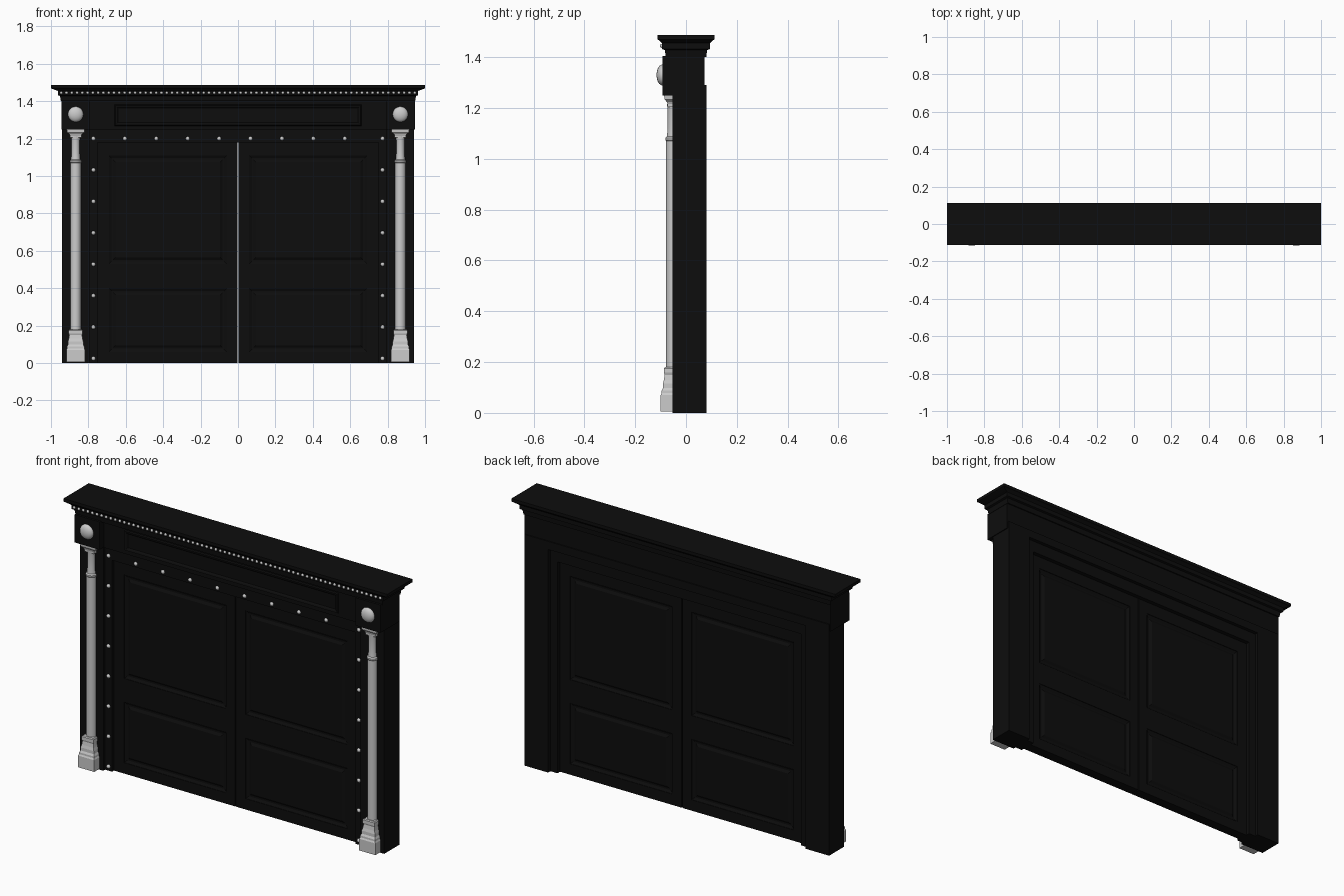
import bpy, bmesh, math
from mathutils import Matrix, Vector

if "Cube" in bpy.data.objects:
    bpy.data.objects.remove(bpy.data.objects["Cube"])

black = bpy.data.materials.new("black_paint")
black.diffuse_color = (0.004, 0.004, 0.004, 1)
black.use_nodes = True
black.node_tree.nodes["Principled BSDF"].inputs["Base Color"].default_value = black.diffuse_color


def finish(name, bm, mat=None, mirror=False, smooth=False):
    bmesh.ops.recalc_face_normals(bm, faces=bm.faces)
    me = bpy.data.meshes.new(name)
    bm.to_mesh(me)
    bm.free()
    ob = bpy.data.objects.new(name, me)
    bpy.context.collection.objects.link(ob)
    if mat:
        me.materials.append(mat)
    if mirror:
        ob.modifiers.new("mirror", 'MIRROR')
    if smooth:
        bpy.ops.object.select_all(action='DESELECT')
        ob.select_set(True)
        bpy.context.view_layer.objects.active = ob
        bpy.ops.object.shade_smooth_by_angle(angle=math.radians(35))
    return ob


def add_box(bm, x0, x1, y0, y1, z0, z1):
    m = Matrix.Translation(((x0 + x1) / 2, (y0 + y1) / 2, (z0 + z1) / 2))
    m = m @ Matrix.Diagonal((x1 - x0, y1 - y0, z1 - z0, 1))
    bmesh.ops.create_cube(bm, size=1, matrix=m)


def boxes(name, dims, mirror=False):
    bm = bmesh.new()
    for d in dims:
        add_box(bm, *d)
    return finish(name, bm, black, mirror)


def add_loft(bm, rects):
    """Join a series of four-corner sections and cap both ends."""
    rings = [[bm.verts.new(p) for p in r] for r in rects]
    for a, b in zip(rings, rings[1:]):
        for i in range(4):
            j = (i + 1) % 4
            bm.faces.new((a[i], a[j], b[j], b[i]))
    bm.faces.new(rings[0])
    bm.faces.new(rings[-1])


def flat_rect(x0, x1, y0, y1, z):
    return [(x0, y0, z), (x1, y0, z), (x1, y1, z), (x0, y1, z)]


def upright_rect(x0, x1, z0, z1, inset, y):
    return [(x0 + inset, y, z0 + inset), (x1 - inset, y, z0 + inset),
            (x1 - inset, y, z1 - inset), (x0 + inset, y, z1 - inset)]


def add_ball(bm, pos, r, depth=1, seg=12, rings=8):
    m = Matrix.Translation(pos) @ Matrix.Diagonal((1, depth, 1, 1))
    bmesh.ops.create_uvsphere(bm, u_segments=seg, v_segments=rings, radius=r, matrix=m)


# Side posts and stepped inner frame
boxes("side_post", [(0.795, 0.94, -0.053, 0.08, 0, 1.29)], True)
boxes("inner_frame", [(0.752, 0.795, -0.037, 0.06, 0, 1.25)], True)
boxes("frame_header", [(-0.752, 0.752, -0.037, 0.06, 1.18, 1.25),
                       (-0.795, 0.795, -0.05, 0.08, 1.245, 1.29)])

# Frieze and corner blocks
boxes("frieze", [(-0.94, 0.94, -0.055, 0.073, 1.25, 1.405)])
boxes("corner_block", [(0.79, 0.945, -0.093, 0.073, 1.25, 1.405)], True)

# Frieze moulding, a mitred ridge around a rectangle
bm = bmesh.new()
rings = [[bm.verts.new(p) for p in upright_rect(-0.66, 0.66, 1.268, 1.382, i, y)]
         for i, y in ((0, -0.054), (0.004, -0.063), (0.012, -0.061), (0.02, -0.054))]
for a, b in zip(rings, rings[1:]):
    for i in range(4):
        bm.faces.new((a[i], a[(i + 1) % 4], b[(i + 1) % 4], b[i]))
finish("frieze_moulding", bm, black)

# Stepped cornice
bm = bmesh.new()
steps = [(0.947, 0.08, 1.40), (0.952, 0.083, 1.428), (0.963, 0.094, 1.432), (0.963, 0.094, 1.455),
         (0.975, 0.098, 1.459), (0.992, 0.106, 1.466), (1.0, 0.112, 1.470), (1.0, 0.112, 1.487)]
add_loft(bm, [flat_rect(-x, x, -y, y, z) for x, y, z in steps])
finish("cornice", bm, black)

# Door leaves: stiles, rails and raised panels seen on both faces
F, B = -0.02, 0.037
boxes("door_leaf", [(0.003, 0.06, F, B, 0, 1.18), (0.69, 0.753, F, B, 0, 1.18),
                    (0.06, 0.69, F, B, 0, 0.06), (0.06, 0.69, F, B, 0.40, 0.53),
                    (0.06, 0.69, F, B, 1.11, 1.18)], True)
bm = bmesh.new()
profile = [(0.035, F + 0.002), (0.022, F + 0.010), (0.014, F + 0.010), (0.0, F + 0.003)]
profile += [(i, F + B - y) for i, y in reversed(profile)]
for z0, z1 in ((0.06, 0.40), (0.53, 1.11)):
    add_loft(bm, [upright_rect(0.06, 0.69, z0, z1, i, y) for i, y in profile])
finish("door_panels", bm, black, True)

# Column shafts, turned from a profile
CX, CY = 0.868, -0.05
bm = bmesh.new()
prof = [(0.028, 0.17), (0.028, 1.07), (0.031, 1.074), (0.031, 1.082),
        (0.025, 1.088), (0.022, 1.12), (0.022, 1.19), (0.025, 1.215)]
vs = [bm.verts.new((CX + r, CY, z)) for r, z in prof]
es = [bm.edges.new(p) for p in zip(vs, vs[1:])]
bmesh.ops.spin(bm, geom=vs + es, cent=(CX, CY, 0), axis=(0, 0, 1),
               angle=math.tau, steps=32, use_merge=True)
bmesh.ops.remove_doubles(bm, verts=bm.verts, dist=1e-5)
finish("column_shaft", bm, None, True, True)

# Square column bases and capitals
base = [(0.05, 0.005), (0.05, 0.07), (0.046, 0.078), (0.046, 0.088), (0.041, 0.098),
        (0.041, 0.115), (0.037, 0.13), (0.034, 0.15), (0.037, 0.158), (0.037, 0.175), (0.033, 0.18)]
cap = [(0.03, 1.205), (0.03, 1.215), (0.034, 1.224), (0.046, 1.234), (0.048, 1.25)]
for name, sec, d in (("column_base", base, 1), ("column_capital", cap, 0.75)):
    bm = bmesh.new()
    add_loft(bm, [flat_rect(CX - h, CX + h, CY - h * d, CY + h * 0.4, z) for h, z in sec])
    finish(name, bm, None, True)

# Domes on the corner blocks
bm = bmesh.new()
add_ball(bm, (CX, -0.093, 1.33), 0.041, 0.56, 32, 16)
finish("corner_dome", bm, None, True, True)

# Studs around the door frame
bm = bmesh.new()
for i in range(1, 8):
    for x in (-0.773, 0.773):
        add_ball(bm, (x, -0.037, 1.2 - 0.168 * i), 0.011)
for x in [-0.773 + 0.168 * i for i in range(9)] + [0.773]:
    add_ball(bm, (x, -0.037, 1.2), 0.011)
finish("frame_studs", bm, None, False, True)

# Bead row along the cornice
bm = bmesh.new()
for i in range(68):
    add_ball(bm, (-0.945 + 1.89 * i / 67, -0.095, 1.445), 0.008, 1, 10, 6)
finish("cornice_beads", bm, None, False, True)
